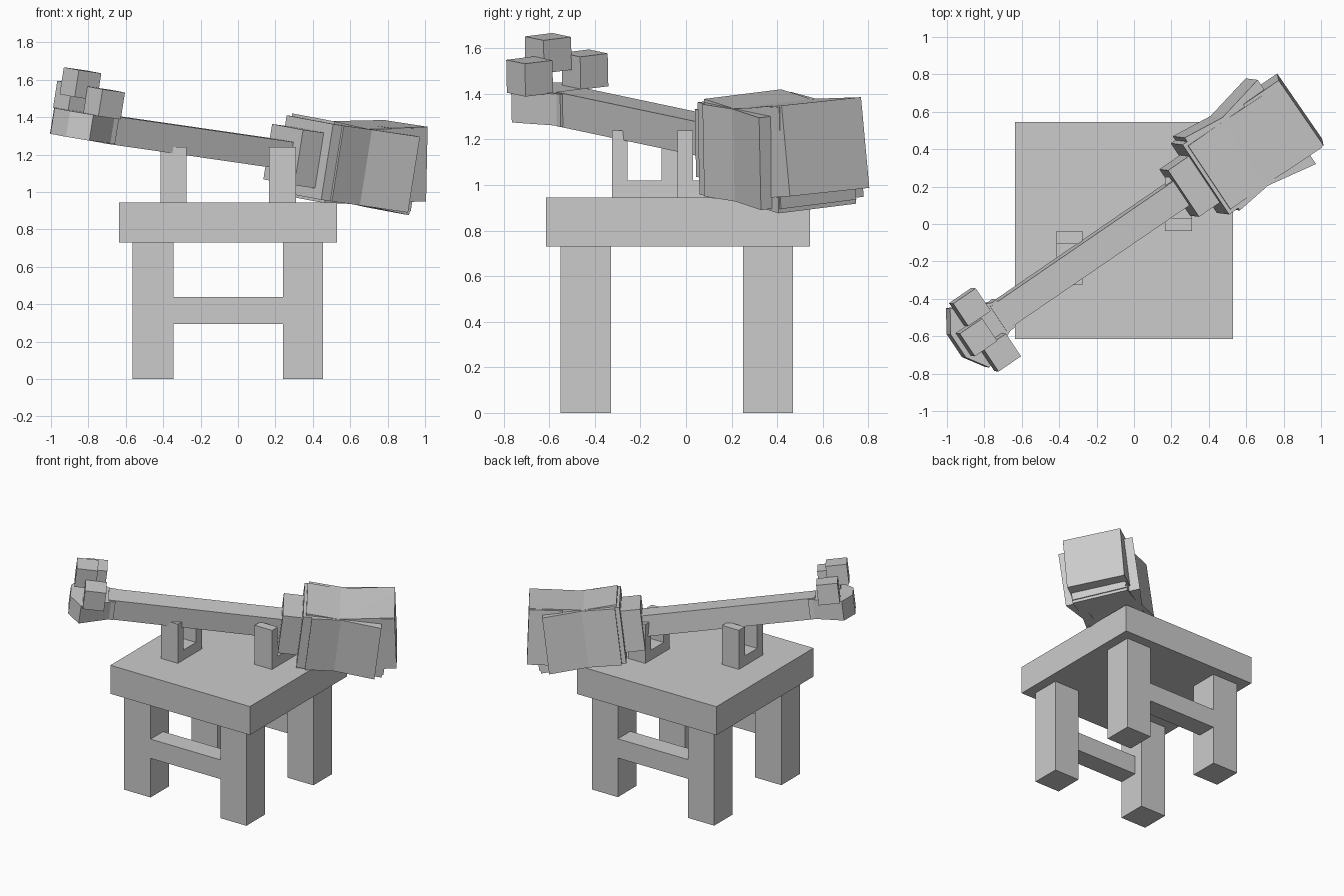
import bpy, bmesh
from math import radians
from mathutils import Matrix, Euler, Vector

if "Cube" in bpy.data.objects:
    bpy.data.objects.remove(bpy.data.objects["Cube"], do_unlink=True)

stone = bpy.data.materials.new("stone_grey")
stone.use_nodes = True
GREY = (0.6, 0.6, 0.6, 1)
stone.diffuse_color = GREY
stone.node_tree.nodes["Principled BSDF"].inputs["Base Color"].default_value = GREY


def pose(loc, tilt):
    rot = Euler([radians(a) for a in tilt]).to_matrix().to_4x4()
    return Matrix.Translation(loc) @ rot


FLAT = Matrix.Identity(4)
HAMMER = pose((0, 0, 1.235), (6, 6.8, 34.4))


def finish(name, bm, matrix):
    bmesh.ops.recalc_face_normals(bm, faces=bm.faces)
    mesh = bpy.data.meshes.new(name)
    bm.to_mesh(mesh)
    bm.free()
    mesh.transform(matrix)
    mesh.materials.append(stone)
    obj = bpy.data.objects.new(name, mesh)
    bpy.context.collection.objects.link(obj)
    return obj


def box(name, xs, ys, zs, matrix=FLAT):
    lo, hi = map(Vector, zip(xs, ys, zs))
    bm = bmesh.new()
    bmesh.ops.create_cube(bm, size=1)
    bmesh.ops.scale(bm, vec=hi - lo, verts=bm.verts)
    bmesh.ops.translate(bm, vec=(lo + hi) / 2, verts=bm.verts)
    return finish(name, bm, matrix)


def prism(name, profile, half, matrix):
    """Extrude an outline in the XY plane between z = -half and z = half."""
    bm = bmesh.new()
    face = bm.faces.new([bm.verts.new((x, y, -half)) for x, y in profile])
    out = bmesh.ops.extrude_face_region(bm, geom=[face])["geom"]
    top = [v for v in out if isinstance(v, bmesh.types.BMVert)]
    bmesh.ops.translate(bm, vec=(0, 0, 2 * half), verts=top)
    return finish(name, bm, matrix)


# Stool: top, legs and the two stretchers
box("stool_top", (-0.635, 0.53), (-0.615, 0.545), (0.73, 0.945))
LEG_X = {"right": (-0.565, -0.345), "left": (0.24, 0.455)}
LEG_Y = {"front": (-0.55, -0.33), "back": (0.25, 0.47)}
for end, ys in LEG_Y.items():
    for side, xs in LEG_X.items():
        box(f"{end}_{side}_leg", xs, ys, (0, 0.73))
box("front_stretcher", (-0.345, 0.24), (-0.55, -0.40), (0.295, 0.44))
box("back_stretcher", (-0.345, 0.24), (0.32, 0.47), (0.295, 0.44))

# U-shaped cradles holding the handle
for side, xs, y in (("right", (-0.415, -0.275), -0.325), ("left", (0.165, 0.31), -0.037)):
    box(f"{side}_cradle_base", xs, (y, y + 0.287), (0.945, 1.02))
    box(f"{side}_cradle_front_post", xs, (y, y + 0.068), (0.945, 1.24))
    box(f"{side}_cradle_back_post", xs, (y + 0.217, y + 0.287), (0.945, 1.24))

# Handle and its collars
box("handle", (-0.9, 0.5), (-0.078, 0.078), (-0.076, 0.076), HAMMER)
box("pommel_collar", (-0.9, -0.85), (-0.09, 0.09), (-0.072, 0.072), HAMMER)
box("head_collar", (0.295, 0.47), (-0.15, 0.15), (-0.15, 0.15), HAMMER)

# Fan-shaped pommel with three knobs
fan = [(-0.87, 0.085), (-1.085, 0.19), (-1.16, 0.075)]
prism("pommel", fan + [(x, -y) for x, y in reversed(fan)], 0.07, HAMMER)
for name, x, y, z in (("back", -1.0, 0.145, 0.14), ("middle", -1.07, 0, 0.22),
                      ("front", -1.0, -0.148, 0.14)):
    r = 0.073
    box(f"{name}_knob", (x - r, x + r), (y - r, y + r), (z - r, z + r), HAMMER)

# Hammer head: core, ring and end cap
box("head_core", (0.45, 1.03), (-0.2, 0.2), (-0.2, 0.2), HAMMER)
box("head_ring", (0.43, 0.52), (-0.225, 0.225), (-0.205, 0.205), HAMMER)
box("head_cap", (-0.23, 0), (-0.21, 0.215), (-0.2, 0.2),
    pose((0.891, 0.61, 1.168), (5, -2, 34.4)))

# Bent plates wrapped around the head, each turned to its side
PLATES = {
    "back": (0, [(0.46, 0.25), (0.69, 0.225), (0.96, 0.285)]),
    "top": (90, [(0.45, 0.22), (0.68, 0.205), (1.04, 0.255)]),
    "front": (180, [(0.49, 0.24), (0.69, 0.215), (0.97, 0.265)]),
    "bottom": (270, [(0.47, 0.22), (0.68, 0.2), (1.02, 0.22)]),
}
for name, (turn, outer) in PLATES.items():
    outline = outer + [(outer[-1][0], 0.15), (outer[0][0], 0.15)]
    spin = Matrix.Rotation(radians(turn), 4, "X")
    prism(f"{name}_plate", outline, 0.205, HAMMER @ spin)
